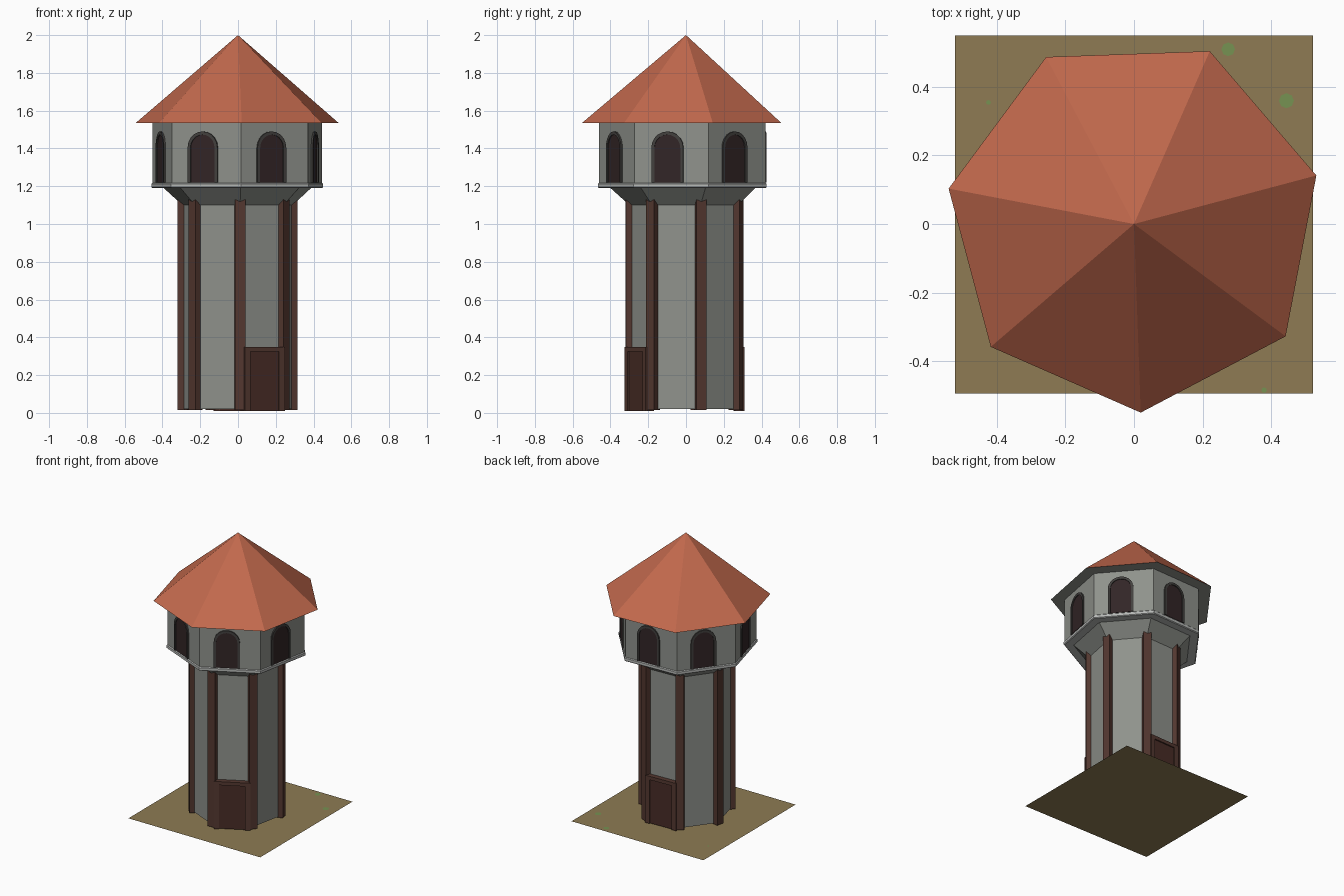
import bpy, bmesh, math
from mathutils import Matrix, Vector

if "Cube" in bpy.data.objects:
    bpy.data.objects.remove(bpy.data.objects["Cube"])

N = 7
START = math.radians(14.9)          # direction of the first corner
STEP = 2 * math.pi / N


def mat(name, r, g, b):
    def lin(c):
        c /= 255
        return c / 12.92 if c <= 0.04045 else ((c + 0.055) / 1.055) ** 2.4
    m = bpy.data.materials.new(name)
    m.diffuse_color = (lin(r), lin(g), lin(b), 1)
    m.use_nodes = True
    m.node_tree.nodes["Principled BSDF"].inputs["Base Color"].default_value = m.diffuse_color
    return m


STONE = mat("grey stone", 143, 146, 140)
TRIM = mat("pale stone", 182, 184, 182)
ROOF = mat("terracotta", 194, 105, 77)
WOOD = mat("brown timber", 84, 56, 48)
DOOR = mat("dark door wood", 72, 44, 38)
DARK = mat("dark opening", 50, 37, 38)
FRAME = mat("window frame grey", 66, 64, 62)
EARTH = mat("dry earth", 142, 123, 83)
GRASS = mat("grass green", 118, 146, 82)


def finish(bm, name, *mats):
    bmesh.ops.recalc_face_normals(bm, faces=bm.faces)
    me = bpy.data.meshes.new(name)
    bm.to_mesh(me)
    bm.free()
    for m in mats:
        me.materials.append(m)
    ob = bpy.data.objects.new(name, me)
    bpy.context.collection.objects.link(ob)
    return ob


def loft(name, profile, *mats):
    """Seven-sided solid through (radius, z) pairs."""
    bm = bmesh.new()
    rings = []
    for r, z in profile:
        if r == 0:
            rings.append([bm.verts.new((0, 0, z))] * N)
        else:
            rings.append([bm.verts.new((r * math.cos(START + i * STEP),
                                        r * math.sin(START + i * STEP), z)) for i in range(N)])
    for a, b in zip(rings, rings[1:]):
        for i in range(N):
            j = (i + 1) % N
            quad = [a[i], a[j], b[j], b[i]]
            bm.faces.new(list(dict.fromkeys(quad)))
    for ring in (rings[0], rings[-1]):
        if ring[0] != ring[1]:
            bm.faces.new(ring)
    return finish(bm, name, *mats)


def box(name, angle, near, far, t0, t1, z0, z1, m):
    """Box set by distance from the axis, sideways range and height range."""
    bm = bmesh.new()
    bmesh.ops.create_cube(bm, size=1)
    bmesh.ops.scale(bm, vec=(far - near, t1 - t0, z1 - z0), verts=bm.verts)
    bmesh.ops.translate(bm, vec=((near + far) / 2, (t0 + t1) / 2, (z0 + z1) / 2), verts=bm.verts)
    bmesh.ops.rotate(bm, matrix=Matrix.Rotation(angle, 3, 'Z'), verts=bm.verts)
    return finish(bm, name, m)


def arch(half, bottom, top, n=10):
    """Round-headed outline as (sideways, z) points."""
    spring = top - half
    pts = [(half, bottom)]
    pts += [(half * math.cos(math.pi * i / n), spring + half * math.sin(math.pi * i / n))
            for i in range(n + 1)]
    return pts + [(-half, bottom)]


def extrude_out(bm, faces, depth, angle):
    ext = bmesh.ops.extrude_face_region(bm, geom=faces)
    vs = [v for v in ext['geom'] if isinstance(v, bmesh.types.BMVert)]
    bmesh.ops.translate(bm, vec=(depth, 0, 0), verts=vs)
    bmesh.ops.rotate(bm, matrix=Matrix.Rotation(angle, 3, 'Z'), verts=bm.verts)


def window(i, angle):
    wall = 0.46 * math.cos(STEP / 2)
    shift = -0.02                   # windows sit slightly off the face centre
    outer, inner = arch(0.086, 1.22, 1.49), arch(0.070, 1.22, 1.473)
    # dark opening plate
    bm = bmesh.new()
    f = bm.faces.new([bm.verts.new((wall - 0.003, t + shift, z)) for t, z in inner])
    extrude_out(bm, [f], 0.006, angle)
    finish(bm, f"window_opening_{i}", DARK)
    # arched surround
    bm = bmesh.new()
    a = [bm.verts.new((wall - 0.003, t + shift, z)) for t, z in outer]
    b = [bm.verts.new((wall - 0.003, t + shift, z)) for t, z in inner]
    fs = [bm.faces.new((a[k], a[k + 1], b[k + 1], b[k])) for k in range(len(a) - 1)]
    extrude_out(bm, fs, 0.012, angle)
    finish(bm, f"window_frame_{i}", FRAME)


# Tower body, ledge, gallery and roof
loft("tower_shaft", [(0.30, 0.02), (0.30, 1.10), (0.40, 1.19)], STONE)
loft("gallery_ledge", [(0.460, 1.19), (0.466, 1.195), (0.466, 1.213), (0.458, 1.22)], TRIM)
loft("gallery_wall", [(0.46, 1.215), (0.46, 1.545)], STONE)
roof = loft("roof", [(0.551, 1.535), (0, 2.0)], ROOF, STONE)
for p in roof.data.polygons:        # flat underside of the eaves
    p.material_index = 1 if p.normal.z < -0.5 else 0

# Corner posts and gallery windows
for i in range(N):
    corner = START + i * STEP
    box(f"corner_post_{i}", corner, 0.27, 0.32, -0.0275, 0.0275, 0.015, 1.13, WOOD)
    window(i, corner + STEP / 2)

# Doors on the front-right face and on the back face
for label, k in (("front", 5), ("back", 1)):
    ang = START + (k + 0.5) * STEP
    box(label + "_door", ang, 0.255, 0.296, -0.09, 0.09, 0.01, 0.33, DOOR)
    box(label + "_door_lintel", ang, 0.255, 0.305, -0.12, 0.12, 0.325, 0.35, WOOD)
    for side, t in (("left", -0.103), ("right", 0.103)):
        box(f"{label}_door_jamb_{side}", ang, 0.255, 0.305, t - 0.017, t + 0.017, 0.01, 0.325, WOOD)

# Square earth plot with small grass tufts
bm = bmesh.new()
bm.faces.new([bm.verts.new(c) for c in
              ((-0.523, -0.495, 0), (0.523, -0.495, 0), (0.523, 0.55, 0), (-0.523, 0.55, 0))])
finish(bm, "earth_plot", EARTH)
bm = bmesh.new()
for x, y, r in ((0.275, 0.51, 0.02), (0.445, 0.36, 0.022), (-0.425, 0.355, 0.007), (0.38, -0.485, 0.008)):
    bmesh.ops.create_circle(bm, cap_ends=True, segments=8, radius=r,
                            matrix=Matrix.Translation(Vector((x, y, 0.002))))
finish(bm, "grass_patches", GRASS)
